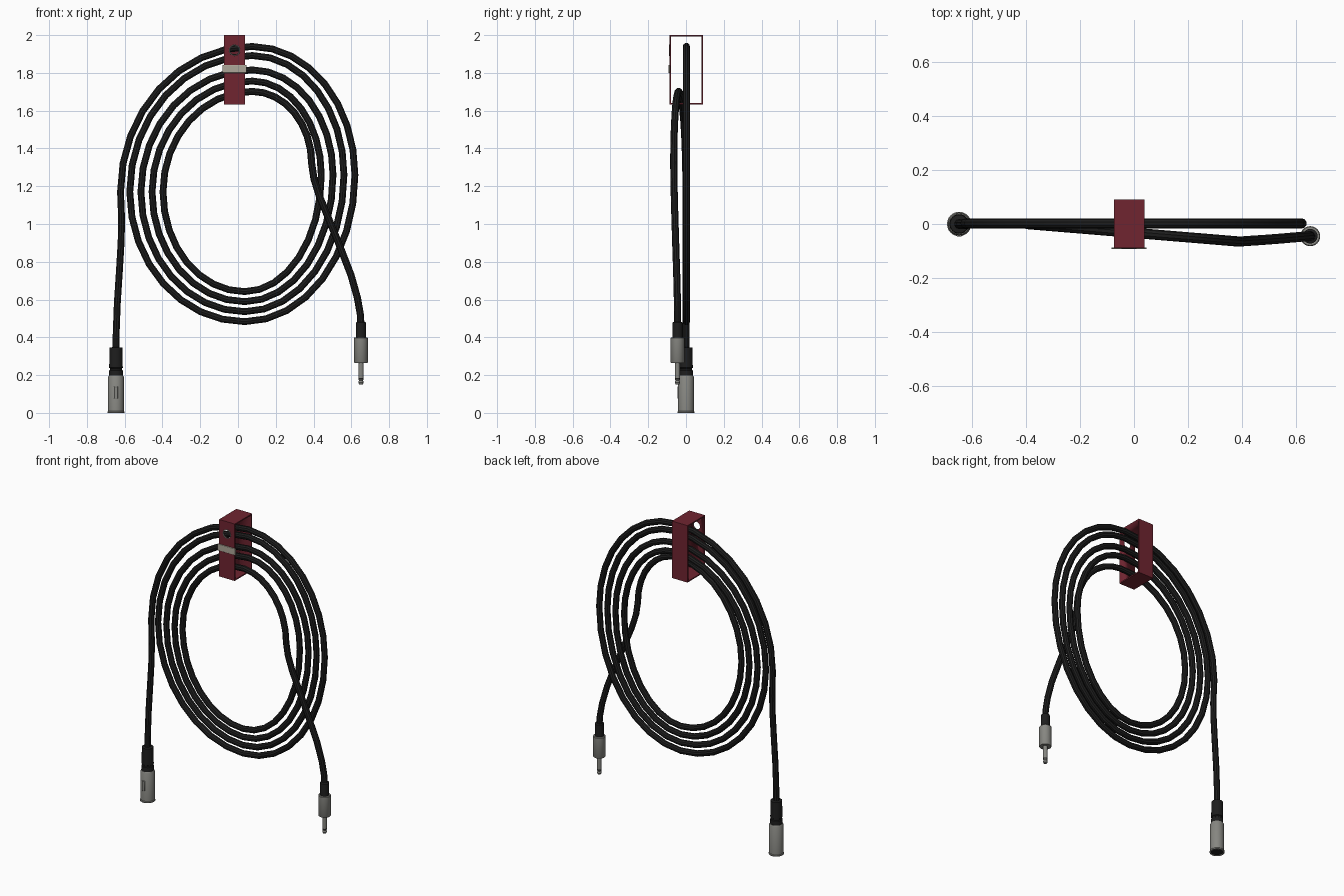
import bpy, bmesh, math
from mathutils import Vector

if "Cube" in bpy.data.objects:
    bpy.data.objects.remove(bpy.data.objects["Cube"])


def mat(name, rgb):
    m = bpy.data.materials.new(name)
    m.diffuse_color = (*rgb, 1)
    m.use_nodes = True
    m.node_tree.nodes["Principled BSDF"].inputs["Base Color"].default_value = m.diffuse_color
    return m


BLACK = mat("black_rubber", (0.013, 0.013, 0.013))
METAL = mat("grey_metal", (0.24, 0.24, 0.22))
RED = mat("red_leather", (0.16, 0.018, 0.03))
CREAM = mat("cream_strap", (0.42, 0.39, 0.32))


def finish(ob, m):
    ob.data.materials.clear()
    ob.data.materials.append(m)
    bpy.ops.object.select_all(action='DESELECT')
    ob.select_set(True)
    bpy.context.view_layer.objects.active = ob
    bpy.ops.object.shade_smooth_by_angle(angle=math.radians(35))


def lathe(name, x, y, profile, m, n=24):
    """Revolve (radius, z) points around a vertical axis at x, y."""
    bm = bmesh.new()
    vs = [bm.verts.new((r, 0, z)) for r, z in profile]
    es = [bm.edges.new(p) for p in zip(vs, vs[1:])]
    bmesh.ops.spin(bm, geom=vs + es, cent=(0, 0, 0), axis=(0, 0, 1),
                   angle=math.tau, steps=n)
    bmesh.ops.remove_doubles(bm, verts=bm.verts, dist=1e-5)
    bmesh.ops.recalc_face_normals(bm, faces=bm.faces)
    me = bpy.data.meshes.new(name)
    bm.to_mesh(me)
    bm.free()
    ob = bpy.data.objects.new(name, me)
    bpy.context.collection.objects.link(ob)
    ob.location = (x, y, 0)
    finish(ob, m)
    return ob


def box(name, lo, hi, m, bevel=0.0):
    lo, hi = Vector(lo), Vector(hi)
    bpy.ops.mesh.primitive_cube_add(size=1, location=(lo + hi) / 2)
    ob = bpy.context.object
    ob.name = name
    ob.scale = hi - lo
    bpy.ops.object.transform_apply(location=False, scale=True)
    if bevel:
        b = ob.modifiers.new("bevel", 'BEVEL')
        b.width, b.segments = bevel, 2
    finish(ob, m)
    return ob


# cable: extremes of each turn (left, top, right, bottom), joined by ellipse quarters
lefts = [-0.622, -0.573, -0.514, -0.455, -0.397]
tops = [1.940, 1.892, 1.816, 1.757, 1.702]
rights = [0.619, 0.561, 0.503, 0.441, 0.390]
bottoms = [0.483, 0.536, 0.589, 0.642]
ext = []
for i in range(5):
    ext += [(lefts[i], 1.17), (0.075, tops[i]), (rights[i], 1.26 if i < 4 else 1.32)]
    if i < 4:
        ext.append((0.035, bottoms[i]))

path = [(-0.646, 0, 0.33), (-0.645, 0, 0.42), (-0.639, 0, 0.58), (-0.628, 0, 0.75),
        (-0.619, 0, 0.90), (-0.616, 0, 1.02)]
N = 8
for q, (a, b) in enumerate(zip(ext, ext[1:])):
    for k in range(N):
        t = k / N * math.pi / 2
        s, c = math.sin(t), 1 - math.cos(t)
        fx, fz = (c, s) if q % 2 == 0 else (s, c)
        x = a[0] + (b[0] - a[0]) * fx
        z = a[1] + (b[1] - a[1]) * fz
        y = -0.065 * (x + 0.397) / 0.787 if q >= len(ext) - 3 else 0.002
        path.append((x, y, z))
path += [(0.390, -0.065, 1.32), (0.402, -0.064, 1.24), (0.430, -0.062, 1.15),
         (0.475, -0.059, 1.04), (0.540, -0.054, 0.88), (0.598, -0.049, 0.73),
         (0.632, -0.046, 0.61), (0.648, -0.045, 0.52), (0.651, -0.045, 0.46)]

cu = bpy.data.curves.new("cable", 'CURVE')
cu.dimensions = '3D'
cu.bevel_depth = 0.019
cu.bevel_resolution = 3
sp = cu.splines.new('POLY')
sp.points.add(len(path) - 1)
for p, co in zip(sp.points, path):
    p.co = (*co, 1)
cable = bpy.data.objects.new("cable", cu)
bpy.context.collection.objects.link(cable)
bpy.context.view_layer.objects.active = cable
cable.select_set(True)
bpy.ops.object.convert(target='MESH')
finish(bpy.context.object, BLACK)

# round three-pin connector
cx = -0.646
lathe("connector_shell", cx, 0, [(0, 0.03), (0.038, 0.03), (0.038, 0), (0.045, 0), (0.045, 0.006),
      (0.042, 0.010), (0.042, 0.190), (0.038, 0.197), (0, 0.197)], METAL)
lathe("connector_insert", cx, 0, [(0, 0.004), (0.038, 0.004), (0.038, 0.03)], BLACK)
lathe("connector_boot", cx, 0, [(0, 0.19), (0.036, 0.19), (0.036, 0.225), (0.032, 0.228),
      (0.032, 0.236), (0.036, 0.239), (0.034, 0.345), (0.017, 0.348)], BLACK)
box("connector_latch", (cx - 0.010, -0.046, 0.075), (cx + 0.010, -0.035, 0.140), METAL, 0.003)

# jack plug
jx, jy = 0.651, -0.045
lathe("jack_boot", jx, jy, [(0, 0.395), (0.027, 0.395), (0.027, 0.478), (0.017, 0.483)], BLACK)
lathe("jack_shell", jx, jy, [(0, 0.265), (0.035, 0.265), (0.037, 0.268), (0.037, 0.396),
      (0.034, 0.40), (0, 0.40)], METAL)
lathe("jack_sleeve", jx, jy, [(0, 0.184), (0.014, 0.184), (0.014, 0.27)], METAL, 16)
lathe("jack_insulator", jx, jy, [(0, 0.177), (0.0138, 0.177), (0.0138, 0.184)], BLACK, 16)
lathe("jack_tip", jx, jy, [(0, 0.150), (0.010, 0.151), (0.014, 0.160), (0.011, 0.172),
      (0.014, 0.177), (0, 0.177)], METAL, 16)

# leather cable wrap: open box loop with a round eyelet hole in the front wall
wrap = box("cable_wrap", (-0.074, -0.088, 1.632), (0.038, 0.09, 2.0), RED)
hole_x, hole_z = -0.018, 1.92
cut_in = box("wrap_cutter", (-0.2, -0.080, 1.640), (0.2, 0.082, 1.992), RED)
bpy.ops.mesh.primitive_cylinder_add(vertices=24, radius=0.026, depth=0.08,
                                    location=(hole_x, -0.085, hole_z), rotation=(math.pi / 2, 0, 0))
cut_hole = bpy.context.object
cut_hole.name = "hole_cutter"
for c in (cut_in, cut_hole):
    d = wrap.modifiers.new("cut", 'BOOLEAN')
    d.object, d.solver = c, 'EXACT'
bpy.context.view_layer.objects.active = wrap
for d in list(wrap.modifiers):
    if d.type == 'BOOLEAN':
        bpy.ops.object.modifier_apply(modifier=d.name)
for c in (cut_in, cut_hole):
    bpy.data.objects.remove(c)

# eyelet and strap keeper
bpy.ops.mesh.primitive_torus_add(major_radius=0.027, minor_radius=0.003, major_segments=24,
                                 minor_segments=8, location=(hole_x, -0.087, hole_z),
                                 rotation=(math.pi / 2, 0, 0))
bpy.context.object.name = "eyelet"
finish(bpy.context.object, METAL)
box("strap_keeper", (-0.083, -0.093, 1.800), (0.046, -0.086, 1.843), CREAM, 0.003)
